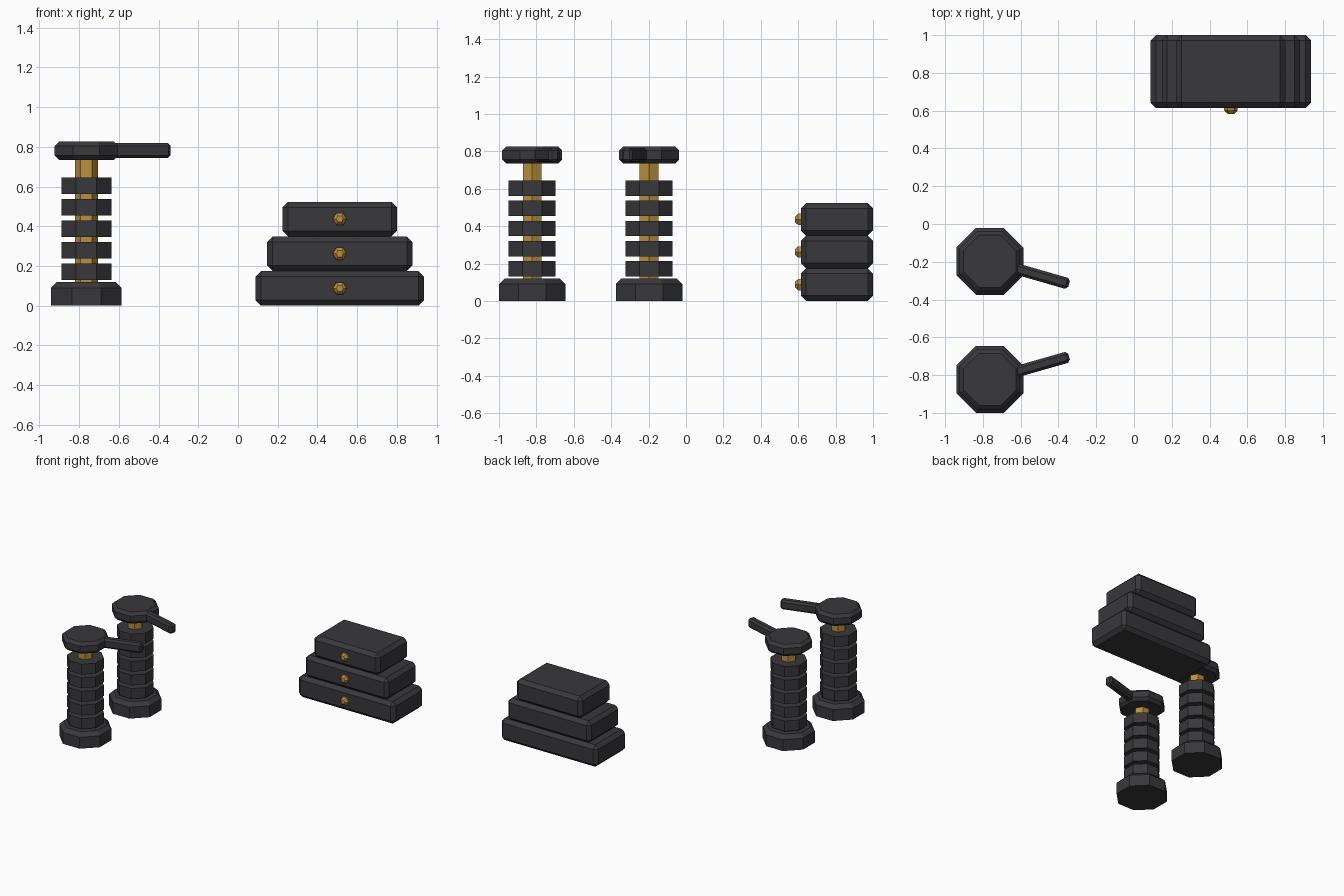
import bpy, bmesh
from math import pi, cos, sin, radians
from mathutils import Matrix, Vector

if "Cube" in bpy.data.objects:
    bpy.data.objects.remove(bpy.data.objects["Cube"])

def colour(name, rgb):
    m = bpy.data.materials.new(name)
    m.diffuse_color = (*rgb, 1)
    m.use_nodes = True
    m.node_tree.nodes["Principled BSDF"].inputs["Base Color"].default_value = m.diffuse_color
    return m

DARK = colour("dark_iron", (0.04, 0.04, 0.045))
BRASS = colour("brass", (0.50, 0.28, 0.05))

def finish(name, bm, mat, matrix):
    bmesh.ops.recalc_face_normals(bm, faces=bm.faces)
    me = bpy.data.meshes.new(name)
    bm.to_mesh(me)
    bm.free()
    me.materials.append(mat)
    ob = bpy.data.objects.new(name, me)
    ob.matrix_world = matrix
    bpy.context.collection.objects.link(ob)
    return ob

def turned(name, profile, sides, phase, mat, matrix):
    """Faceted solid from (radius, height) rings, capped at both ends."""
    bm = bmesh.new()
    rings = [[bm.verts.new((r * cos(phase + 2 * pi * i / sides),
                            r * sin(phase + 2 * pi * i / sides), z))
              for i in range(sides)] for r, z in profile]
    for a, b in zip(rings, rings[1:]):
        for i in range(sides):
            j = (i + 1) % sides
            bm.faces.new((a[i], a[j], b[j], b[i]))
    bm.faces.new(rings[0][::-1])
    bm.faces.new(rings[-1])
    return finish(name, bm, mat, matrix)

def octagon(name, profile, matrix):
    """Octagon with flats on the axes; profile radii measured to the flats."""
    k = 1 / cos(pi / 8)
    return turned(name, [(r * k, z) for r, z in profile], 8, pi / 8, DARK, matrix)

def bevel_box(name, centre, size, bevel, matrix=Matrix()):
    bm = bmesh.new()
    bmesh.ops.create_cube(bm, size=1, matrix=Matrix.Translation(centre) @ Matrix.Diagonal((*size, 1)))
    bmesh.ops.bevel(bm, geom=bm.edges[:], offset=bevel, segments=1, affect='EDGES')
    return finish(name, bm, DARK, matrix)

# Two ribbed posts with lever tops
for label, y, turn in (("front", -0.8225, 16), ("back", -0.1975, -16)):
    at = Matrix.Translation((-0.7635, y, 0))
    octagon(label + "_post_base", [(0.1775, 0), (0.1775, 0.09), (0.148, 0.12)], at)
    turned(label + "_post_shaft", [(0.0575, 0.05), (0.0575, 0.78)], 6, 0, BRASS, at)
    for i in range(5):
        z = 0.1715 + 0.108 * i
        octagon(f"{label}_post_ring_{i + 1}", [(0.1255, z - 0.041), (0.1255, z + 0.041)], at)
    octagon(label + "_post_cap", [(0.138, 0.734), (0.16, 0.756), (0.16, 0.805), (0.138, 0.827)], at)
    bevel_box(label + "_lever", Vector((0.268, 0, 0.781)), (0.337, 0.06, 0.075), 0.014,
              at @ Matrix.Rotation(radians(turn), 4, 'Z'))

# Stepped stack of weights with a brass stud on each front
H = 0.1745
for i, half in enumerate((0.4245, 0.3655, 0.289)):
    z = H * (i + 0.5)
    bevel_box(f"weight_{i + 1}", Vector((0.5125, 0.807, z)), (2 * half, 0.386, H), 0.028)
    turned(f"stud_{i + 1}", [(0.035, -0.03), (0.035, 0.014), (0.018, 0.031)], 6, 0, BRASS,
           Matrix.Translation((0.5125, 0.614, z)) @ Matrix.Rotation(pi / 2, 4, 'X'))
